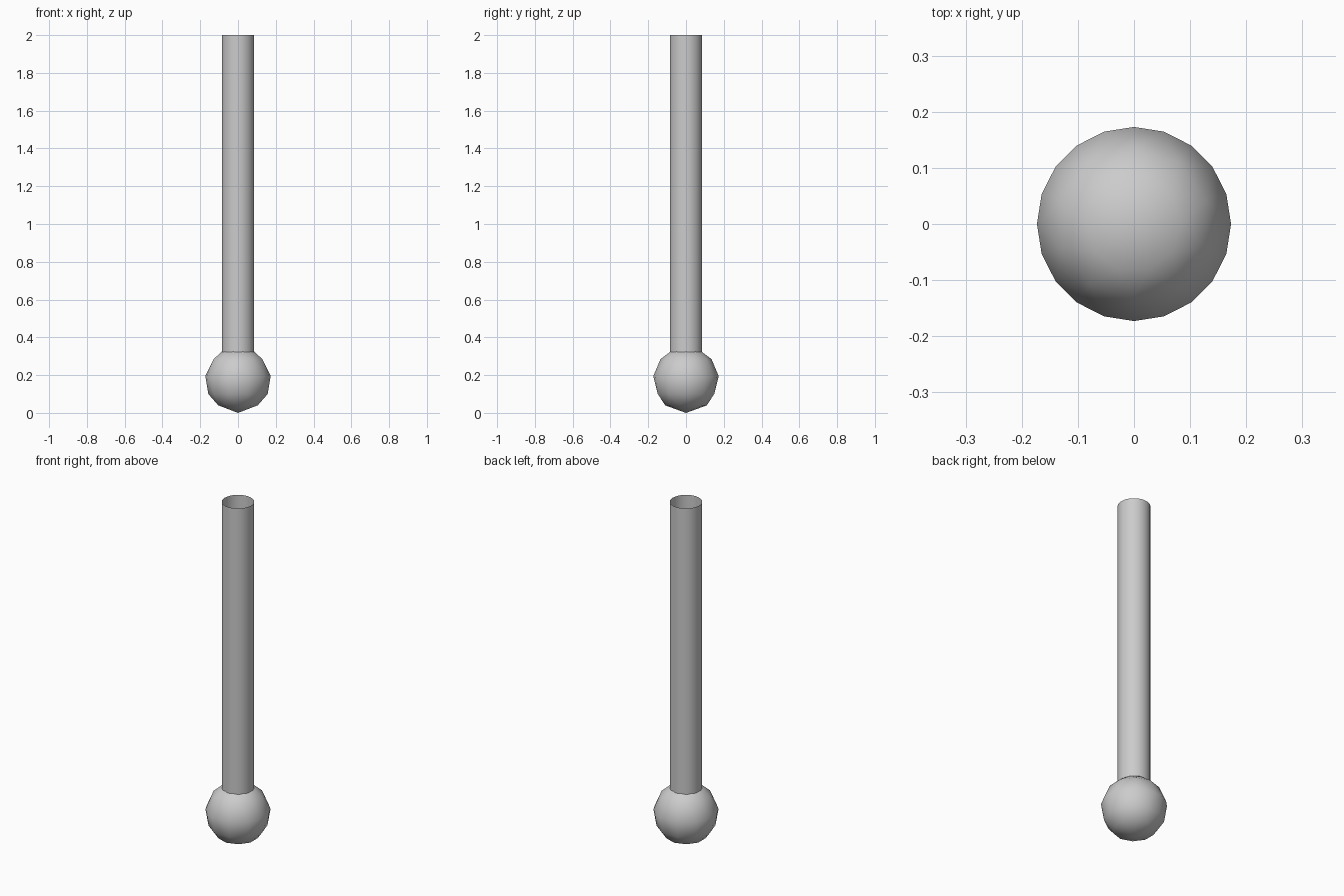
import bpy, bmesh, math

if "Cube" in bpy.data.objects:
    bpy.data.objects.remove(bpy.data.objects["Cube"])


def make_object(name, bm):
    bmesh.ops.recalc_face_normals(bm, faces=bm.faces)
    mesh = bpy.data.meshes.new(name)
    bm.to_mesh(mesh)
    bm.free()
    obj = bpy.data.objects.new(name, mesh)
    bpy.context.collection.objects.link(obj)
    for p in mesh.polygons:
        p.use_smooth = True
    return obj


# Faceted ball: rings of (z, radius, sides, half-step twist), wrapped in a hull
bm = bmesh.new()
rings = [(0.04, 0.11, 10, 0.5), (0.10, 0.157, 10, 0), (0.195, 0.173, 20, 0),
         (0.285, 0.135, 10, 0.5), (0.325, 0.085, 10, 0)]
for z, r, n, twist in rings:
    for i in range(n):
        a = math.tau * (i + twist) / n
        bm.verts.new((r * math.cos(a), r * math.sin(a), z))
bm.verts.new((0, 0, 0))
bm.verts.new((0, 0, 0.345))
bmesh.ops.convex_hull(bm, input=bm.verts)
make_object("ball", bm)

# Thin open tube rising out of the ball
bm = bmesh.new()
sides, radius = 32, 0.086
loops = []
for z in (0.29, 2.0):
    loops.append([bm.verts.new((radius * math.cos(math.tau * i / sides),
                                radius * math.sin(math.tau * i / sides), z))
                  for i in range(sides)])
low, high = loops
for i in range(sides):
    j = (i + 1) % sides
    bm.faces.new((low[i], low[j], high[j], high[i]))
make_object("shaft", bm)
